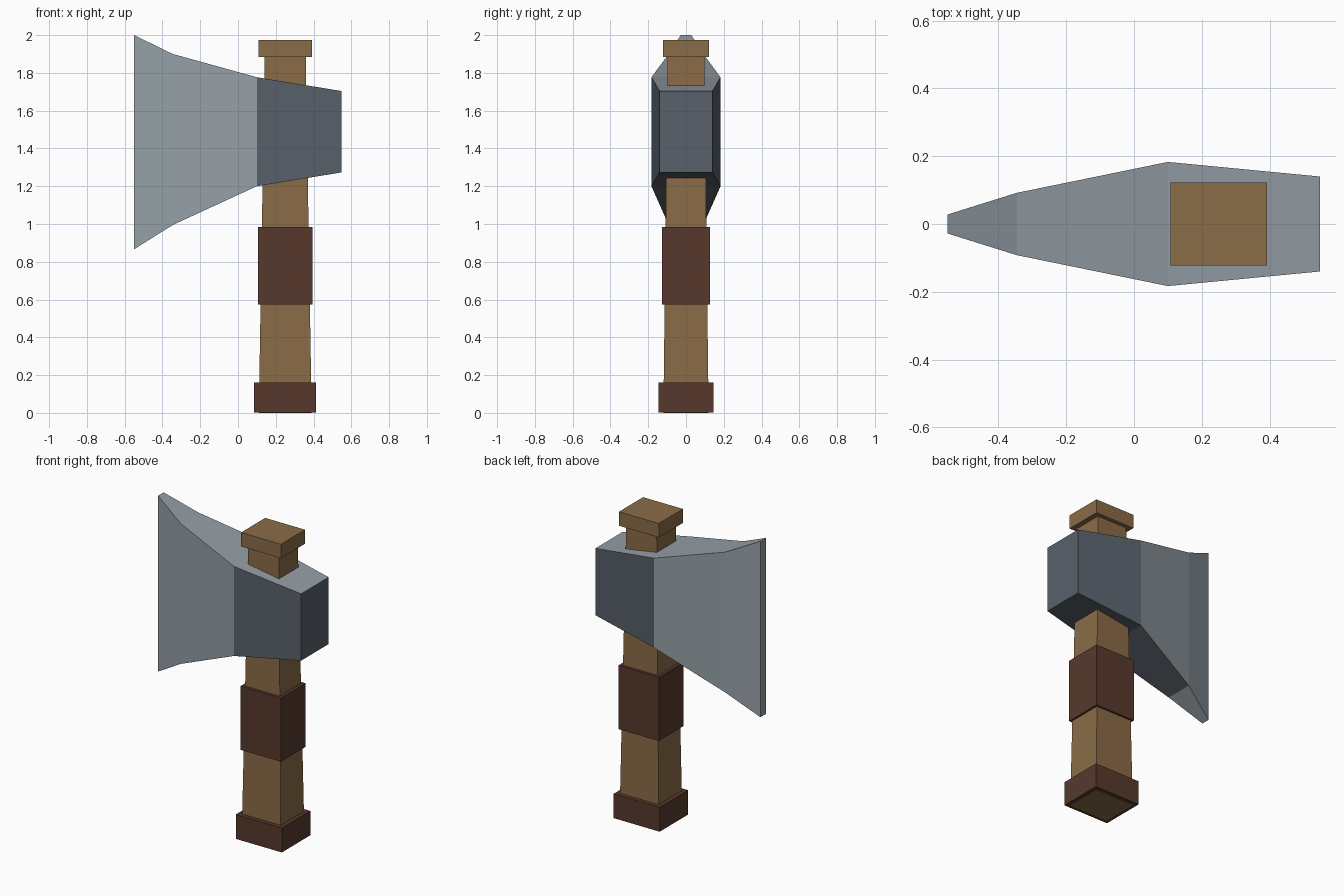
import bpy, bmesh

if "Cube" in bpy.data.objects:
    bpy.data.objects.remove(bpy.data.objects["Cube"])


def material(name, hex_code):
    def linear(c):
        return c / 12.92 if c <= 0.04045 else ((c + 0.055) / 1.055) ** 2.4
    rgb = [linear(int(hex_code[i:i + 2], 16) / 255) for i in (0, 2, 4)]
    m = bpy.data.materials.new(name)
    m.diffuse_color = (*rgb, 1)
    m.use_nodes = True
    m.node_tree.nodes["Principled BSDF"].inputs["Base Color"].default_value = m.diffuse_color
    return m


wood = material("wood", "8A6C47")
leather = material("dark leather", "56392C")
steel = material("light steel", "959FA6")
iron = material("dark iron", "59616B")


def loft(name, rings, mats):
    """Join four-sided rings into a closed, flat-shaded solid."""
    bm = bmesh.new()
    loops = [[bm.verts.new(p) for p in ring] for ring in rings]
    for a, b in zip(loops, loops[1:]):
        for i in range(4):
            j = (i + 1) % 4
            bm.faces.new((a[i], a[j], b[j], b[i]))
    bm.faces.new(loops[0])
    bm.faces.new(loops[-1])
    bmesh.ops.recalc_face_normals(bm, faces=bm.faces)
    me = bpy.data.meshes.new(name)
    bm.to_mesh(me)
    bm.free()
    for m in mats:
        me.materials.append(m)
    ob = bpy.data.objects.new(name, me)
    bpy.context.collection.objects.link(ob)
    return ob


HANDLE_X = 0.25


def block(name, mat, z0, z1, hx, hy, top=None):
    """Upright block around the handle axis, optionally tapered."""
    tx, ty = top or (hx, hy)
    rings = [[(HANDLE_X + sx * a, sy * b, z)
              for sx, sy in ((-1, -1), (1, -1), (1, 1), (-1, 1))]
             for z, a, b in ((z0, hx, hy), (z1, tx, ty))]
    return loft(name, rings, [mat])


# Handle and the collars around it
block("handle", wood, 0, 1.93, 0.14, 0.12, top=(0.108, 0.096))
block("pommel", leather, 0.003, 0.16, 0.164, 0.145)
block("grip_wrap", leather, 0.575, 0.985, 0.144, 0.126)
block("handle_cap", wood, 1.885, 1.975, 0.142, 0.123)

# Axe head: sections from cutting edge to poll (x, half thickness, bottom, top)
sections = [(-0.55, 0.028, 0.866, 2.0), (-0.345, 0.092, 0.995, 1.9),
            (0.10, 0.183, 1.20, 1.777), (0.548, 0.14, 1.273, 1.704)]
head = loft("axe_head",
            [[(x, -y, b), (x, y, b), (x, y, t), (x, -y, t)]
             for x, y, b, t in sections], [steel, iron])

# Poll sides, poll end and the underside are dark; top and blade are light
for f in head.data.polygons:
    poll = f.center.x > 0.1 and f.normal.z < 0.5
    underside = f.center.x > -0.3 and f.normal.z < -0.5
    f.material_index = 1 if poll or underside else 0
